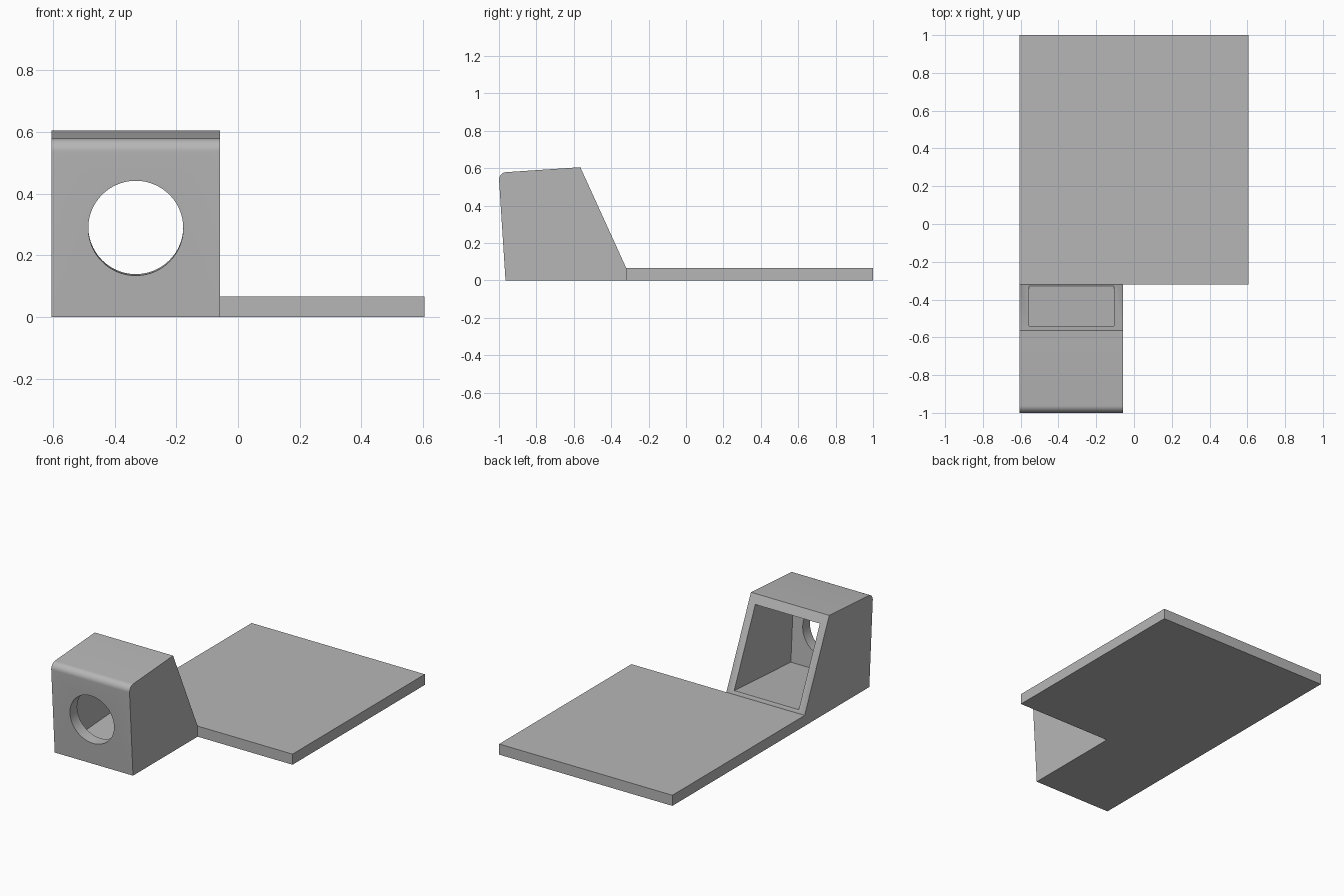
import bpy, bmesh, math

cube = bpy.data.objects.get("Cube")
if cube:
    bpy.data.objects.remove(cube, do_unlink=True)

grey = bpy.data.materials.new("plain grey")
grey.use_nodes = True
colour = (0.47, 0.47, 0.47, 1)
grey.diffuse_color = colour
grey.node_tree.nodes["Principled BSDF"].inputs["Base Color"].default_value = colour


def extrude_profile(name, profile, x0, x1, round_corner=None, radius=0.04):
    """Sweep a (y, z) profile along x; optionally round one of its corners."""
    bm = bmesh.new()
    face = bm.faces.new([bm.verts.new((x0, y, z)) for y, z in profile])
    swept = bmesh.ops.extrude_face_region(bm, geom=[face])["geom"]
    bmesh.ops.translate(bm, vec=(x1 - x0, 0, 0),
                        verts=[v for v in swept if isinstance(v, bmesh.types.BMVert)])
    if round_corner is not None:
        cy, cz = profile[round_corner]
        edge = [e for e in bm.edges
                if all(math.hypot(v.co.y - cy, v.co.z - cz) < 1e-4 for v in e.verts)]
        bmesh.ops.bevel(bm, geom=edge, offset=radius, segments=10,
                        profile=0.5, affect='EDGES')
    bmesh.ops.recalc_face_normals(bm, faces=bm.faces)
    mesh = bpy.data.meshes.new(name)
    bm.to_mesh(mesh)
    bm.free()
    mesh.materials.append(grey)
    obj = bpy.data.objects.new(name, mesh)
    bpy.context.collection.objects.link(obj)
    return obj


def cut(target, cutter):
    """Subtract the cutter from the target and remove it."""
    cutter.hide_render = True
    mod = target.modifiers.new("cut", 'BOOLEAN')
    mod.operation = 'DIFFERENCE'
    mod.solver = 'EXACT'
    mod.object = cutter
    bpy.ops.object.select_all(action='DESELECT')
    bpy.context.view_layer.objects.active = target
    target.select_set(True)
    bpy.ops.object.modifier_apply(modifier=mod.name)
    bpy.data.objects.remove(cutter, do_unlink=True)


# Flat base plate
plate = extrude_profile("base_plate",
                        [(-0.32, 0), (1, 0), (1, 0.067), (-0.32, 0.067)], -0.605, 0.605)

# Tilted housing with a rounded front top edge and a sloping back
left, right, wall = -0.605, -0.058, 0.048
housing = extrude_profile("housing",
                          [(-0.965, 0), (-0.32, 0), (-0.32, 0.067),
                           (-0.565, 0.605), (-1.002, 0.576)],
                          left, right, round_corner=4)

# Tilted cavity, open through the sloping back
slope = 0.065
cavity = extrude_profile("cavity_cutter",
                         [(-0.895, 0.05), (-0.2, 0.05 + 0.695 * slope),
                          (-0.2, 0.525 + 0.726 * slope), (-0.926, 0.525)],
                         left + wall, right - wall)
cut(housing, cavity)

# Round hole through the front wall
bpy.ops.mesh.primitive_cylinder_add(
    vertices=96, radius=0.154, depth=0.3, location=((left + right) / 2, -0.983, 0.288),
    rotation=(math.atan(slope) - math.pi / 2, 0, 0))
hole = bpy.context.object
hole.name = "hole_cutter"
hole.data.materials.append(grey)
cut(housing, hole)

bpy.ops.object.shade_smooth_by_angle(angle=math.radians(30))
